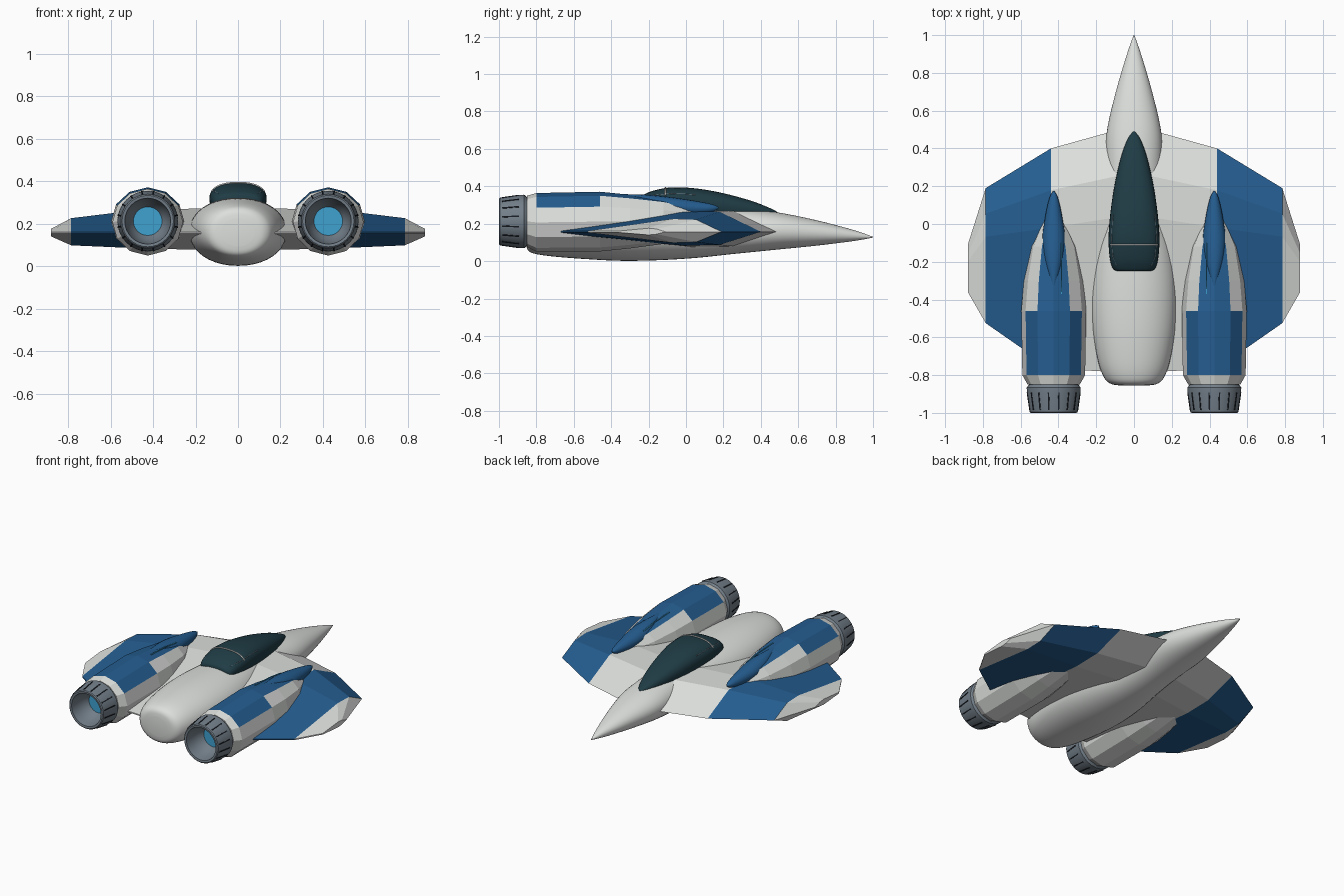
import bpy, bmesh, math
from mathutils import Vector

if "Cube" in bpy.data.objects:
    bpy.data.objects.remove(bpy.data.objects["Cube"])


def material(name, rgb):
    m = bpy.data.materials.new(name)
    m.diffuse_color = (*rgb, 1)
    m.use_nodes = True
    m.node_tree.nodes["Principled BSDF"].inputs["Base Color"].default_value = m.diffuse_color
    return m


WHITE = material("hull white", (0.72, 0.74, 0.72))
BLUE = material("panel blue", (0.018, 0.11, 0.28))
GLASS = material("canopy glass", (0.014, 0.045, 0.06))
METAL = material("nozzle metal", (0.17, 0.21, 0.25))
DARK = material("dark slots", (0.01, 0.013, 0.018))
GLOW = material("engine glow", (0.05, 0.36, 0.64))


def loft(name, rings, mats, rule=None, smooth=None, caps=True):
    """Skin closed rings; rule(face centre, normal) gives the material index."""
    bm = bmesh.new()
    rows = [[bm.verts.new(p) for p in r] for r in rings]
    n = len(rows[0])
    for a, b in zip(rows, rows[1:]):
        for i in range(n):
            j = (i + 1) % n
            bm.faces.new((a[i], a[j], b[j], b[i]))
    if caps:
        bm.faces.new(rows[0])
        bm.faces.new(rows[-1])
    bmesh.ops.recalc_face_normals(bm, faces=bm.faces)
    if rule:
        for f in bm.faces:
            f.material_index = rule(f.calc_center_median(), f.normal)
    me = bpy.data.meshes.new(name)
    bm.to_mesh(me)
    bm.free()
    for m in mats:
        me.materials.append(m)
    ob = bpy.data.objects.new(name, me)
    bpy.context.collection.objects.link(ob)
    if smooth:
        bpy.ops.object.select_all(action='DESELECT')
        ob.select_set(True)
        bpy.context.view_layer.objects.active = ob
        bpy.ops.object.shade_smooth_by_angle(angle=math.radians(smooth))
    return ob


def resample(rows, steps=5):
    """Smooth curve through the rows of a profile table."""
    out = []
    for i in range(len(rows) - 1):
        p = [Vector(rows[max(0, min(len(rows) - 1, i + k))]) for k in (-1, 0, 1, 2)]
        for s in range(steps):
            t = s / steps
            out.append(0.5 * (2 * p[1] + (p[2] - p[0]) * t
                       + (2 * p[0] - 5 * p[1] + 4 * p[2] - p[3]) * t * t
                       + (3 * p[1] - p[0] - 3 * p[2] + p[3]) * t ** 3))
    return out + [Vector(rows[-1])]


def ring(cx, y, cz, rx, rz, n, power=2.0):
    """Upright (super)ellipse with a vertex at the top."""
    pts = []
    for i in range(n):
        a = 2 * math.pi * i / n
        s, c = math.sin(a), math.cos(a)
        pts.append((cx + rx * math.copysign(abs(s) ** (2 / power), s), y,
                    cz + rz * math.copysign(abs(c) ** (2 / power), c)))
    return pts


def body(name, table, mat, n=32, power=2.0, cx=0):
    """Smooth body from rows (y, half width, bottom, top)."""
    rows = resample([r + (0,) for r in table])
    rings = [ring(cx, r[0], (r[2] + r[3]) / 2, max(r[1], 0.001),
                  max((r[3] - r[2]) / 2, 0.001), n, power) for r in rows]
    return loft(name, rings, [mat], smooth=50)


# Fuselage
body("fuselage", [(1.0, 0.002, 0.126, 0.130), (0.9, 0.037, 0.108, 0.165),
                  (0.7, 0.096, 0.083, 0.218), (0.48, 0.145, 0.061, 0.262),
                  (0.25, 0.153, 0.038, 0.288), (0.05, 0.173, 0.017, 0.305),
                  (-0.15, 0.212, 0.005, 0.317), (-0.35, 0.229, 0.002, 0.322),
                  (-0.55, 0.220, 0.012, 0.318), (-0.72, 0.192, 0.026, 0.303),
                  (-0.81, 0.160, 0.040, 0.285), (-0.845, 0.125, 0.058, 0.262),
                  (-0.855, 0.075, 0.095, 0.225)], WHITE, 40, 2.1)

# Canopy
CANOPY = [(0.49, 0.004, 0.25, 0.262), (0.45, 0.034, 0.235, 0.283),
          (0.35, 0.070, 0.22, 0.322), (0.2, 0.104, 0.22, 0.363),
          (0.05, 0.126, 0.23, 0.389), (-0.08, 0.135, 0.24, 0.394),
          (-0.18, 0.128, 0.25, 0.375), (-0.235, 0.112, 0.26, 0.350),
          (-0.25, 0.085, 0.28, 0.335)]
body("canopy", CANOPY, GLASS, 32, 2.4)


def tube(name, pts, r, mat):
    """Thin round rod through a few points."""
    cu = bpy.data.curves.new(name, 'CURVE')
    cu.dimensions = '3D'
    cu.bevel_depth = r
    cu.bevel_resolution = 1
    cu.use_fill_caps = True
    sp = cu.splines.new('POLY')
    sp.points.add(len(pts) - 1)
    for p, q in zip(sp.points, pts):
        p.co = (*q, 1)
    cu.materials.append(mat)
    ob = bpy.data.objects.new(name, cu)
    bpy.context.collection.objects.link(ob)


# Canopy hoop and side rails
arch = [p for p in ring(0, -0.11, 0.317, 0.133, 0.076, 48, 2.4) if p[2] > 0.345]
tube("canopy_hoop", sorted(arch), 0.0045, WHITE)
for s in (-1, 1):
    tube("canopy_rail", [(s * 0.092, -0.22, 0.343), (s * 0.112, -0.17, 0.352),
                         (s * 0.119, -0.08, 0.361), (s * 0.111, 0.05, 0.356)], 0.0025, METAL)

# Wings: stations of (x, leading y, trailing y, bottom, top)
STATIONS = [(0.08, 0.50, -0.785, 0.075, 0.272), (0.44, 0.40, -0.765, 0.083, 0.268),
            (0.785, 0.19, -0.525, 0.098, 0.226), (0.88, -0.11, -0.36, 0.140, 0.176)]


def wing_section(s, x, le, te, lo, hi):
    c, mid = le - te, 0.157
    f, r = le - 0.19 * c, le - 0.36 * c
    return [(s * x, le, mid), (s * x, f, hi - 0.004), (s * x, r, hi), (s * x, te, mid + 0.004),
            (s * x, te, mid - 0.004), (s * x, r, lo), (s * x, f, lo + 0.004)]


for s in (-1, 1):
    loft("wing", [wing_section(s, *st) for st in STATIONS], [WHITE, BLUE],
         lambda c, n: int(0.45 < abs(c.x) < 0.78 and abs(n.x) < 0.95))

# Engines
EX, EZ = 0.425, 0.212
NACELLE = [(0.05, 0.035, 0.15, 0.285), (-0.0, 0.07, 0.12, 0.305), (-0.12, 0.125, 0.092, 0.332),
           (-0.30, 0.158, 0.068, 0.355), (-0.46, 0.172, 0.052, 0.371),
           (-0.80, 0.166, 0.050, 0.364), (-0.85, 0.138, 0.075, 0.350)]


def nacelle_rule(c, n):
    if c.y < -0.8 or abs(n.y) > 0.9:
        return 0
    off = abs(c.x) - EX
    reach = 0.145 if c.y < -0.46 else 0.075
    return int(n.z > 0.2 and abs(off) < reach and c.z > EZ + 0.08)


# Nozzle outline as (y, radius): outer skin, lip, then inner bowl
NOZZLE = [(-0.82, 0.125), (-0.85, 0.130), (-0.865, 0.143), (-0.90, 0.142), (-0.995, 0.127),
          (-1.0, 0.121), (-0.998, 0.108), (-0.95, 0.101), (-0.90, 0.086), (-0.87, 0.066)]

for s in (-1, 1):
    cx = s * EX
    loft("engine_nacelle", [ring(cx, y, (lo + hi) / 2, w, (hi - lo) / 2, 12)
                            for y, w, lo, hi in NACELLE], [WHITE, BLUE], nacelle_rule)
    # Bullet fairing over the nacelle front
    body("engine_fairing", [(0.175, 0.003, 0.283, 0.289), (0.14, 0.022, 0.262, 0.304),
                            (0.05, 0.043, 0.245, 0.322), (-0.08, 0.060, 0.245, 0.342),
                            (-0.20, 0.050, 0.26, 0.354), (-0.33, 0.012, 0.30, 0.358)],
         BLUE, 16, 2, cx)
    # Thin light strip on the inner shoulder
    tube("light_strip", [(s * 0.384, -0.10, 0.332), (s * 0.384, -0.22, 0.347),
                         (s * 0.384, -0.37, 0.354)], 0.0035, GLOW)
    loft("nozzle", [ring(cx, y, EZ, r, r, 32) for y, r in NOZZLE], [METAL],
         smooth=35, caps=False)
    # Glow disc at the bottom of the bowl
    loft("nozzle_glow", [ring(cx, y, EZ, 0.069, 0.069, 32) for y in (-0.872, -0.867)], [GLOW])
    # Slots around the nozzle skin
    for k in range(16):
        a = 2 * math.pi * (k + 0.5) / 16
        out = Vector((math.sin(a), 0, math.cos(a)))
        side = Vector((math.cos(a), 0, -math.sin(a))) * 0.0035
        o = Vector((cx, 0, EZ))
        ends = []
        for y, r in ((-0.893, 0.143), (-0.985, 0.1295)):
            b = o + Vector((0, y, 0))
            ends.append([b + out * (r - 0.005) - side, b + out * (r - 0.005) + side,
                         b + out * (r + 0.002) + side, b + out * (r + 0.002) - side])
        loft("nozzle_slot", ends, [DARK])
